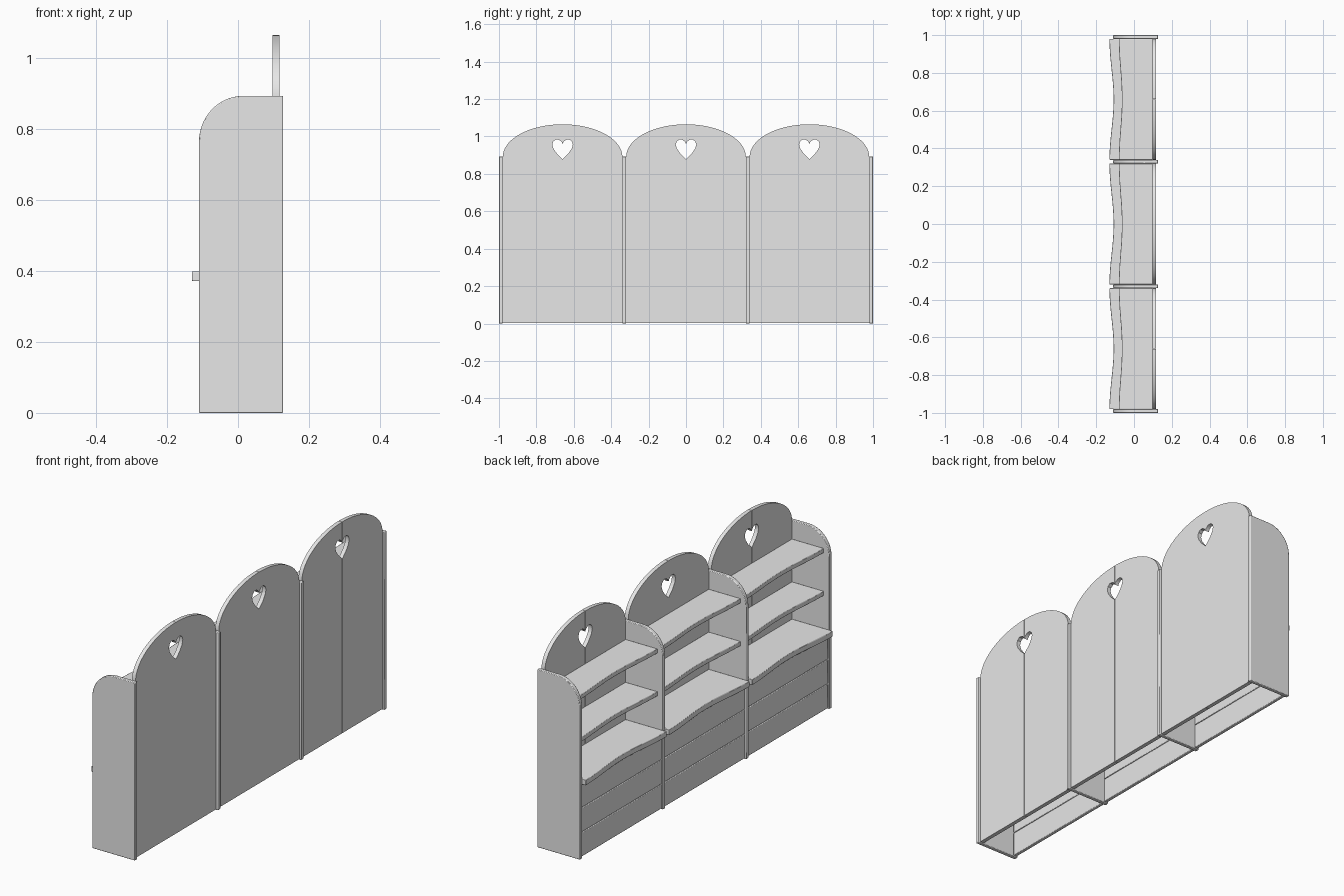
import bpy, bmesh
from math import cos, sin, pi
from mathutils import Vector

if "Cube" in bpy.data.objects:
    bpy.data.objects.remove(bpy.data.objects["Cube"])

mat = bpy.data.materials.new("plain grey")
mat.use_nodes = True
grey = (0.8, 0.8, 0.8, 1)
mat.diffuse_color = grey
mat.node_tree.nodes["Principled BSDF"].inputs["Base Color"].default_value = grey


def slab(name, outline, axis, low, high, bevel=0.0):
    """Extrude a 2D outline along an axis (0 = x, 1 = y, 2 = z)."""
    bm = bmesh.new()
    verts = []
    for p in outline:
        co = list(p)
        co.insert(axis, low)
        verts.append(bm.verts.new(co))
    face = bm.faces.new(verts)
    move = Vector((0, 0, 0))
    move[axis] = high - low
    new = bmesh.ops.extrude_face_region(bm, geom=[face])["geom"]
    bmesh.ops.translate(bm, vec=move,
                        verts=[g for g in new if isinstance(g, bmesh.types.BMVert)])
    bmesh.ops.recalc_face_normals(bm, faces=bm.faces)
    mesh = bpy.data.meshes.new(name)
    bm.to_mesh(mesh)
    bm.free()
    mesh.materials.append(mat)
    obj = bpy.data.objects.new(name, mesh)
    bpy.context.collection.objects.link(obj)
    if bevel:
        mod = obj.modifiers.new("soft edges", "BEVEL")
        mod.width = bevel
        mod.segments = 2
        mod.angle_limit = 0.7
    bpy.ops.object.select_all(action="DESELECT")
    obj.select_set(True)
    bpy.context.view_layer.objects.active = obj
    bpy.ops.object.shade_smooth_by_angle(angle=0.6)
    return obj


def quarter(cx, cz, rx, rz, start, end, steps=14):
    return [(cx + rx * cos(start + (end - start) * i / steps),
             cz + rz * sin(start + (end - start) * i / steps)) for i in range(steps + 1)]


FRONT, BACK, HALF, PITCH = -0.11, 0.127, 0.32, 0.66

# Upright side panels and dividers with a rounded front top corner
upright = [(FRONT, 0), (BACK, 0), (BACK, 0.893)]
upright += quarter(FRONT + 0.125, 0.763, 0.125, 0.13, pi / 2, pi)
for i in range(4):
    y = (i - 1.5) * PITCH
    slab(f"upright_panel_{i + 1}", upright, 1, y - 0.01, y + 0.01, 0.003)

# Half of the heart cut-out, from its tip up to its dip
heart = [(0, 0.88), (0.03, 0.908), (0.049, 0.935), (0.055, 0.956),
         (0.05, 0.973), (0.036, 0.984), (0.018, 0.982), (0.005, 0.971), (0, 0.962)]


def shelf(name, y, edge, wave, top, thick):
    """Board whose front edge bows inward at the middle."""
    n = 20
    outline = [(0.098, y + HALF), (0.098, y - HALF)]
    for i in range(n + 1):
        t = i / n
        outline.append((edge + wave * (1 - cos(2 * pi * t)) / 2, y + HALF * (2 * t - 1)))
    slab(name, outline, 2, top - thick, top, 0.002)


for b in range(3):
    y = (b - 1) * PITCH
    tag = b + 1

    # Arched back made of two mirrored boards meeting at the heart
    half = [(0.001, 0.004)] + [(max(u, 0.001), z) for u, z in heart]
    half += quarter(0, 0.89, HALF, 0.175, pi / 2 - 0.003, 0, 18) + [(HALF, 0.004)]
    for side, word in ((-1, "right"), (1, "left")):
        slab(f"back_board_{word}_{tag}", [(y + side * u, z) for u, z in half],
             0, 0.097, 0.117)

    # Counter and the two upper shelves
    shelf(f"counter_{tag}", y, -0.13, 0.022, 0.398, 0.027)
    shelf(f"middle_shelf_{tag}", y, -0.08, 0.016, 0.585, 0.022)
    shelf(f"upper_shelf_{tag}", y, -0.08, 0.016, 0.8, 0.022)

    # Three horizontal boards closing the lower front
    for k in range(3):
        low = 0.004 + k * 0.123
        rect = [(y - HALF, low), (y + HALF, low), (y + HALF, low + 0.121), (y - HALF, low + 0.121)]
        slab(f"front_board_{tag}_{k + 1}", rect, 0, -0.103, -0.085, 0.003)
